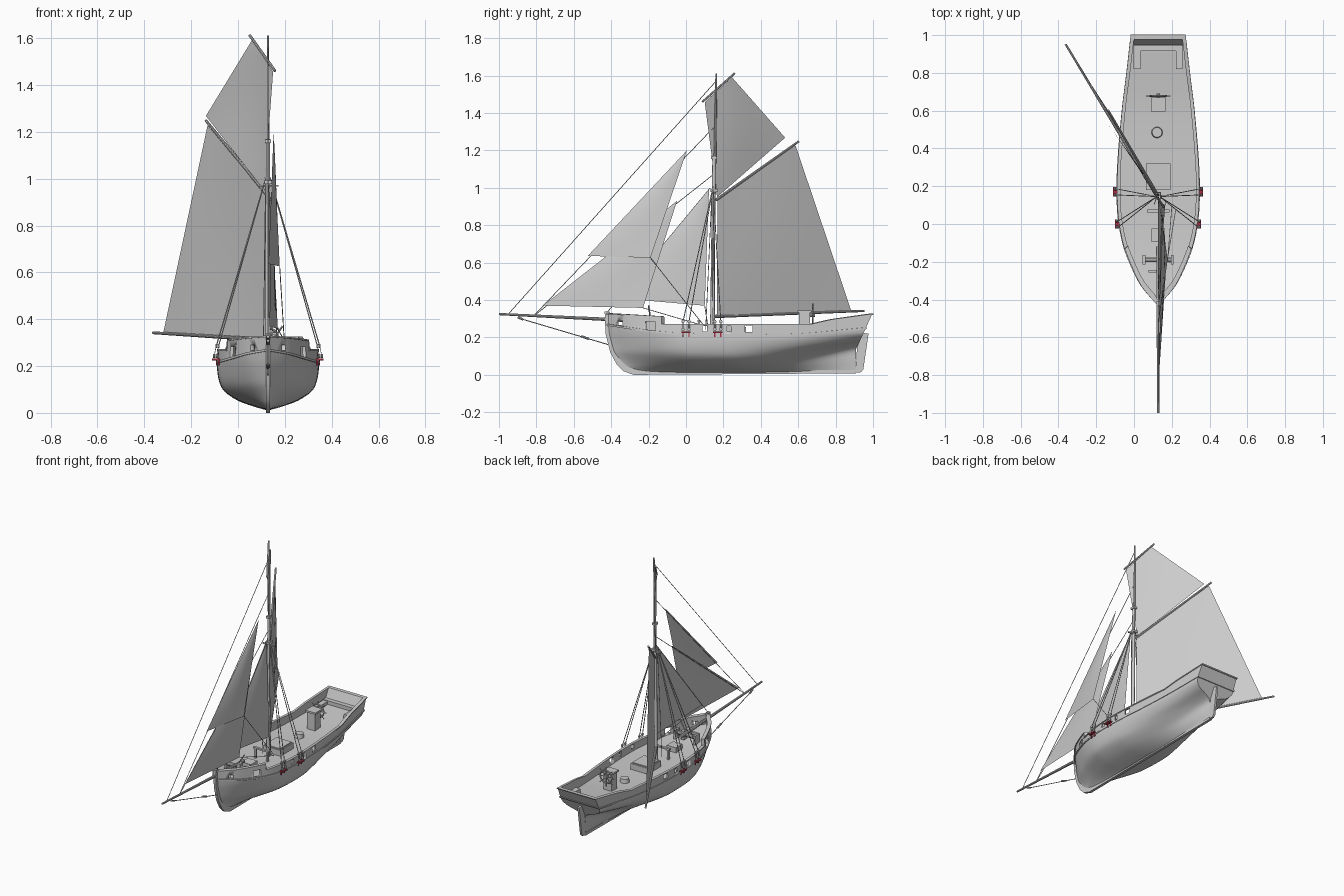
import bpy, bmesh, math
from mathutils import Vector, Matrix

if "Cube" in bpy.data.objects:
    bpy.data.objects.remove(bpy.data.objects["Cube"])

C = 0.128  # hull centreline in x


# ---------- helpers ----------
def lin(tab, v):
    for (a, p), (b, q) in zip(tab, tab[1:]):
        if v <= b:
            return p + (q - p) * max(0, (v - a) / (b - a))
    return tab[-1][1]


def cub(tab, v):
    v = min(max(v, tab[0][0]), tab[-1][0])
    n = len(tab)
    i = next(k for k in range(n - 1) if v <= tab[k + 1][0])

    def tan(k):
        a, b = tab[max(k - 1, 0)], tab[min(k + 1, n - 1)]
        return (b[1] - a[1]) / (b[0] - a[0])
    h = tab[i + 1][0] - tab[i][0]
    t = (v - tab[i][0]) / h
    return ((2*t**3 - 3*t*t + 1) * tab[i][1] + (t**3 - 2*t*t + t) * h * tan(i)
            + (3*t*t - 2*t**3) * tab[i + 1][1] + (t**3 - t*t) * h * tan(i + 1))


def finish(name, bm, mat=None, recalc=True):
    if recalc:
        bmesh.ops.recalc_face_normals(bm, faces=bm.faces[:])
    me = bpy.data.meshes.new(name)
    bm.to_mesh(me)
    bm.free()
    ob = bpy.data.objects.new(name, me)
    bpy.context.collection.objects.link(ob)
    if mat:
        me.materials.append(mat)
    bpy.ops.object.select_all(action='DESELECT')
    ob.select_set(True)
    bpy.context.view_layer.objects.active = ob
    bpy.ops.object.shade_smooth_by_angle(angle=math.radians(35))
    return ob


def rods(name, segs, r, r2=None, n=8, mat=None):
    bm = bmesh.new()
    for a, b in segs:
        a, b = Vector(a), Vector(b)
        m = Matrix.Translation((a + b) / 2) @ (b - a).to_track_quat('Z', 'Y').to_matrix().to_4x4()
        bmesh.ops.create_cone(bm, cap_ends=True, segments=n, radius1=r, radius2=r2 or r,
                              depth=(b - a).length, matrix=m)
    return finish(name, bm, mat)


def boxes(name, items, mat=None):
    bm = bmesh.new()
    for x, y, z, sx, sy, sz in items:
        bmesh.ops.create_cube(bm, size=1, matrix=Matrix.Translation((x, y, z)) @ Matrix.Diagonal((sx, sy, sz, 1)))
    return finish(name, bm, mat)


def plate(name, yz, th):
    bm = bmesh.new()
    f = bm.faces.new([bm.verts.new((C - th / 2, y, z)) for y, z in yz])
    g = bmesh.ops.extrude_face_region(bm, geom=[f])['geom']
    bmesh.ops.translate(bm, vec=(th, 0, 0), verts=[v for v in g if isinstance(v, bmesh.types.BMVert)])
    return finish(name, bm)


def sail(name, a, b, c, d, belly=0.008, n=10):
    a, b, c, d = map(Vector, (a, b, c, d))
    nor = (c - a).cross(d - b).normalized()
    nor *= 1 if nor.x > 0 else -1
    bm = bmesh.new()
    g = []
    for i in range(n + 1):
        for j in range(n + 1):
            u, v = i / n, j / n
            p = a.lerp(b, u).lerp(d.lerp(c, u), v)
            g.append(bm.verts.new(p + nor * belly * math.sin(math.pi * u) * math.sin(math.pi * v)))
    for i in range(n):
        for j in range(n):
            k = i * (n + 1) + j
            bm.faces.new((g[k], g[k + 1], g[k + n + 2], g[k + n + 1]))
    bmesh.ops.remove_doubles(bm, verts=bm.verts[:], dist=1e-5)
    return finish(name, bm)


# ---------- hull lines ----------
STEM = [(0.01, -0.27), (0.04, -0.335), (0.12, -0.39), (0.22, -0.412), (0.33, -0.42)]
STERN = [(0.0, 0.905), (0.14, 0.91), (0.16, 0.92), (0.33, 0.998)]
BEAM = [(-.42, .008), (-.38, .045), (-.33, .087), (-.25, .13), (-.13, .178), (0, .206),
        (.12, .216), (.3, .214), (.6, .19), (.8, .165), (.96, .146)]
WALE = [(-.42, .268), (-.13, .228), (.2, .215), (.6, .217), (.96, .25)]
SHEER = [(-.42, .325), (-.135, .308), (-.133, .267), (.66, .267), (.76, .292), (.96, .322)]
MID = [(0, 0), (.3, .09), (.6, .21), (.86, .40), (.96, .6), (1, .84), (1, 1)]
FORE = [(0, 0), (.14, .08), (.34, .22), (.56, .4), (.74, .6), (.89, .8), (1, 1)]
AFT = [(0, 0), (.04, .3), (.06, .54), (.34, .66), (.74, .75), (.96, .87), (1, 1)]


def along(Y, z):
    s = (Y + .42) / 1.38
    return lin(STEM, z) * (1 - s) + lin(STERN, z) * s


YS = [-.42 + 1.38 * i / 46 for i in range(47)]
bm = bmesh.new()
M = 18
rows = []
for Y in YS:
    wb = min(1, max(0, (-.02 - Y) / .4))
    wa = max(0, (Y - .22) / .74) ** 1.5
    B, zw = cub(BEAM, Y), cub(WALE, Y)
    row = []
    for j in range(-M, M + 1):
        t = abs(j) / M * 6
        x, z = [sum(w * cub([(i, p[k]) for i, p in enumerate(T)], t)
                    for w, T in ((wb, FORE), (wa, AFT), (1 - wa - wb, MID))) for k in (0, 1)]
        z = .01 + (zw - .01) * z
        row.append(bm.verts.new((C + math.copysign(B * x, j), along(Y, z), z)))
    rows.append(row)
for r, q in zip(rows, rows[1:]):
    for j in range(2 * M):
        bm.faces.new((r[j], r[j + 1], q[j + 1], q[j]))
for j in range(M):  # transom below the wale
    e = rows[-1]
    bm.faces.new([e[j], e[j + 1], e[2*M - j - 1], e[2*M - j]] if j < M - 1 else [e[j], e[j + 1], e[j + 2]])
finish("hull", bm)

# deck
bm = bmesh.new()
prev = None
for Y in YS:
    z = cub(WALE, Y)
    cur = [bm.verts.new((C + s * (cub(BEAM, Y) - .003), along(Y, z), z - .001)) for s in (-1, 1)]
    if prev:
        bm.faces.new((prev[0], prev[1], cur[1], cur[0]))
    prev = cur
finish("deck", bm)


def ring(name, low, high, out, inn):
    """Closed band that follows the hull plan."""
    bm = bmesh.new()
    st = sorted(YS + [-.135, -.133])
    path = [(Y, 1) for Y in st] + [(Y, -1) for Y in reversed(st)]
    loops = []
    for Y, sd in path:
        s = (Y + .42) / 1.38
        zl, zh, zw = low(Y), high(Y), cub(WALE, Y)
        lp = []
        for z, off in ((zl, out), (zh, out), (zh, -inn), (zl, -inn)):
            x = max(cub(BEAM, Y) + off - .06 * max(0, z - zw), .003)
            lp.append(bm.verts.new((C + sd * x, along(Y, z) - 1.5 * off * (1 - 2 * s), z)))
        loops.append(lp)
    for a, b in zip(loops, loops[1:] + loops[:1]):
        for k in range(4):
            bm.faces.new((a[k], a[(k + 1) % 4], b[(k + 1) % 4], b[k]))
    return finish(name, bm)


sheer = lambda Y: lin(SHEER, Y)
wale = lambda Y: cub(WALE, Y)
bulwark = ring("bulwark", lambda Y: wale(Y) - .004, sheer, 0, .01)
ring("cap_rail", lambda Y: sheer(Y) - .002, lambda Y: sheer(Y) + .005, .004, .013)
ring("rubbing_strake", lambda Y: wale(Y) - .006, lambda Y: wale(Y) + .004, .004, .004)

# freeing ports and hawse holes through the bulwark
cut = boxes("port_cutter", [(C, y, z, .6, w, h) for y, z, w, h in
            ((-.35, .278, .022, .025), (-.192, .262, .05, .045), (.1, .247, .025, .028),
             (.23, .246, .02, .03), (.335, .246, .04, .034))])
cut.hide_render = True
cut.hide_viewport = True
mod = bulwark.modifiers.new("ports", 'BOOLEAN')
mod.object = cut
mod.operation = 'DIFFERENCE'

# stem, keel and rudder
plate("stem_and_keel", [(-.435, .338), (-.43, .22), (-.405, .12), (-.37, .055), (-.335, .02), (-.28, 0), (.91, .008),
                        (.91, .025), (-.25, .025), (-.32, .05), (-.37, .12), (-.4, .22), (-.408, .338)], .018)
plate("rudder", [(.905, .012), (.935, .014), (.948, .03), (.976, .22), (.94, .225), (.915, .15)], .014)

# ---------- spars ----------
rods("lower_mast", [((C, .14, .2), (C, .15, 1.17))], .012, .009, 12)
rods("topmast", [((C, .152, .97), (C, .162, 1.612))], .008, .005, 10)
boxes("mast_caps", [(C, .15, 1.16, .024, .034, .014), (C, .15, .985, .03, .04, .016), (C, .15, .97, .09, .008, .008)])
rods("bowsprit", [((C, -.12, .282), (C, -1, .325))], .011, .006, 10)
rods("boom", [((.12, .15, .312), (-.362, .952, .342))], .009, .006, 10)
rods("gaff", [((.122, .16, .935), (-.137, .602, 1.248))], .008, .006, 10)
rods("topsail_yard", [((.158, .088, 1.46), (.05, .26, 1.612))], .006, .006)

# ---------- sails ----------
sail("mainsail", (.12, .165, .318), (-.32, .885, .338), (-.13, .585, 1.228), (.12, .168, .94))
sail("gaff_topsail", (.112, .166, .95), (-.137, .53, 1.268), (.06, .245, 1.592), (.15, .1, 1.457))
sail("flying_jib", (.13, -.525, .636), (.178, -.19, .626), (.152, .005, 1.2), (.152, .005, 1.2))
sail("jib", (.135, -.765, .37), (.17, -.23, .358), (.14, -.048, .93), (.14, -.048, .93))
sail("staysail", (.13, -.36, .41), (.165, .1, .37), (.13, .123, .99), (.13, .123, .99))

# ---------- rigging ----------
top = (C, .145, 1.07)
rods("forestays", [((C, -.95, .325), (C, .16, 1.57)), ((C, -.82, .31), (C, .155, 1.33)),
                   ((C, -.82, .31), top), ((C, -.425, .33), (C, .13, 1.0))], .002, n=6)
rods("bobstay", [((C, -.9, .305), (C, -.41, .16))], .0025, n=6)
rods("bobstay_tackle", [((C, -.56, .207), (C, -.52, .192)), ((C, -.9, .308), (C, -.87, .296))], .006)
rods("sheets", [((.178, -.19, .626), (.2, .09, .27)), ((.17, -.23, .358), (.22, .07, .27)),
                ((.165, .1, .37), (.165, .12, .24))], .002, n=6)
rods("halyards", [((C + dx, .125 + dx, .24), (C + dx / 2, .14, 1.0)) for dx in (-.02, .018)], .002, n=6)

red = bpy.data.materials.new("dark_red")
red.diffuse_color = (.4, .03, .06, 1)
red.use_nodes = True
red.node_tree.nodes["Principled BSDF"].inputs["Base Color"].default_value = red.diffuse_color
shr, dead, lan, chan = [], [], [], []
for s in (-1, 1):
    for y, b in ((0, .206), (.17, .216)):
        chan.append((C + s * (b + .01), y, .228, .024, .05, .008))
        for dy in (-.016, .016):
            x = C + s * (b + .014)
            hi = Vector((x - s * .009, y + dy, .285))
            shr.append((hi, (C + s * .008, .145, .99 + abs(dy))))
            lan += [((x + k * .0, y + dy + k, .24), (hi.x, hi.y + k, hi.z)) for k in (-.004, .004)]
            for p in (Vector((x, y + dy, .243)), hi):
                dead.append((p - Vector((.004, 0, 0)), p + Vector((.004, 0, 0))))
boxes("channels", chan, red)
boxes("chain_plates", [(x - (.006 if x > C else -.006), y + d, .218, .006, .006, .03)
                       for x, y, *_ in chan for d in (-.016, .016)], red)
rods("shrouds", shr, .0025, n=6)
rods("lanyards", lan, .0015, n=5)
rods("deadeyes", dead, .009, n=10)

# ---------- deck fittings ----------
boxes("main_hatch", [(C, .25, .235, .13, .14, .04), (C, .25, .257, .115, .125, .01)])
rods("skylight_dome", [((C - .006, .485, .21), (C - .006, .485, .24))], .03, .026, 20)
boxes("binnacle", [(C, .633, .275, .06, .06, .12), (C, .633, .338, .076, .076, .012)])
wc = Vector((C, .678, .318))
spk = [Vector((math.cos(k * math.pi / 4), 0, math.sin(k * math.pi / 4))) for k in range(8)]
rods("wheel_spokes", [(wc, wc + d * .064) for d in spk], .003, n=6)
rods("wheel_hub", [(wc + Vector((0, -.03, 0)), wc + Vector((0, .012, 0)))], .01, n=10)
bpy.ops.mesh.primitive_torus_add(location=wc, rotation=(math.pi / 2, 0, 0), major_radius=.043,
                                 minor_radius=.005, major_segments=24, minor_segments=8)
bpy.context.object.name = "wheel_rim"
boxes("stern_bench", [(C - .112, .875, .25, .035, .11, .03), (C + .112, .875, .25, .035, .11, .03),
                      (C, .932, .255, .26, .03, .03)])
rods("windlass_barrel", [((C - .08, -.19, .272), (C + .08, -.19, .272))], .013, n=10)
boxes("windlass_posts", [(C + x, -.19, .262, .014, .05, .065) for x in (-.075, .075)]
      + [(C - .02, -.25, .265, .06, .014, .014), (C + .02, -.19, .27, .022, .035, .06)])
rods("windlass_lever", [((.14, -.19, .3), (.19, -.2, .37))], .004)
boxes("fife_rail", [(C + x, .07, .25, .012, .012, .07) for x in (-.045, .045)] + [(C, .07, .287, .12, .016, .01)])
boxes("fore_hatch", [(C, -.06, .238, .07, .07, .035)])
